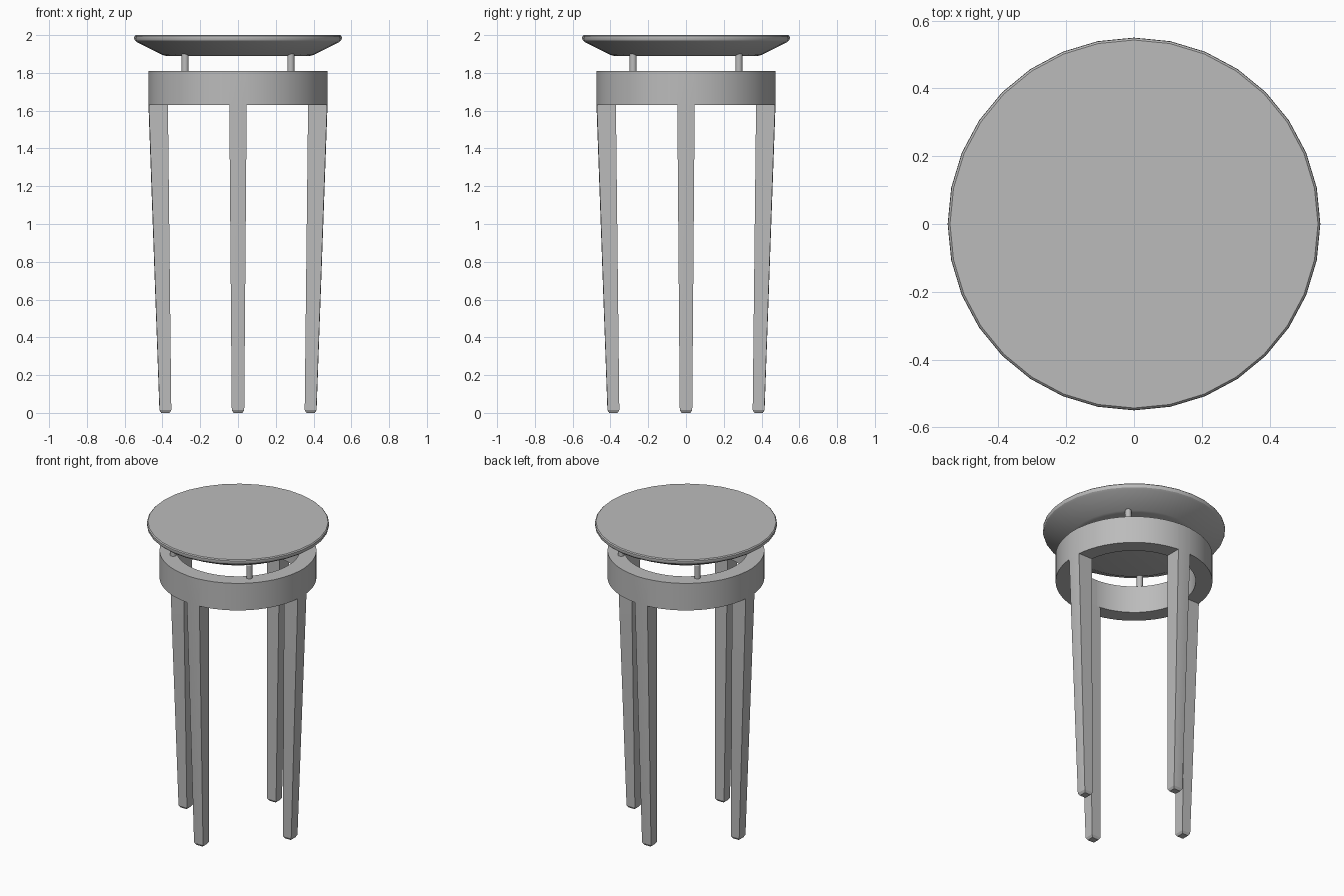
import bpy, bmesh, math
from mathutils import Matrix

if "Cube" in bpy.data.objects:
    bpy.data.objects.remove(bpy.data.objects["Cube"])

grey = bpy.data.materials.new("plain grey")
grey.diffuse_color = (0.5, 0.5, 0.5, 1)
grey.use_nodes = True
grey.node_tree.nodes["Principled BSDF"].inputs["Base Color"].default_value = grey.diffuse_color


def finish(name, bm, angle=30):
    bmesh.ops.recalc_face_normals(bm, faces=bm.faces)
    me = bpy.data.meshes.new(name)
    bm.to_mesh(me)
    bm.free()
    me.materials.append(grey)
    ob = bpy.data.objects.new(name, me)
    bpy.context.collection.objects.link(ob)
    bpy.ops.object.select_all(action='DESELECT')
    ob.select_set(True)
    bpy.context.view_layer.objects.active = ob
    bpy.ops.object.shade_smooth_by_angle(angle=math.radians(angle))
    return ob


def lathe(name, profile, n, closed=False, x=0, y=0):
    """Revolve (radius, z) points; open profiles are capped at both ends."""
    bm = bmesh.new()
    rings = [[bm.verts.new((x + r * math.cos(2 * math.pi * i / n),
                            y + r * math.sin(2 * math.pi * i / n), z))
              for i in range(n)] for r, z in profile]
    pairs = list(zip(rings, rings[1:]))
    if closed:
        pairs.append((rings[-1], rings[0]))
    else:
        bm.faces.new(rings[0])
        bm.faces.new(rings[-1])
    for a, b in pairs:
        for i in range(n):
            j = (i + 1) % n
            bm.faces.new((a[i], a[j], b[j], b[i]))
    return finish(name, bm)


# Round top with a rolled rim and a tapered underside
lathe("table_top", [(0.38, 1.89), (0.40, 1.895), (0.535, 1.963), (0.546, 1.972),
                    (0.55, 1.983), (0.549, 1.994), (0.543, 2.0)], 32)

# Apron ring
lathe("apron_ring", [(0.372, 1.63), (0.473, 1.63), (0.473, 1.81), (0.372, 1.81)],
      64, closed=True)

# Pins carrying the top above the apron
for sx in (-1, 1):
    for sy in (-1, 1):
        lathe("support_pin", [(0.019, 1.79), (0.019, 1.895), (0.014, 1.903),
                              (0.006, 1.907)], 16, x=0.28 * sx, y=0.28 * sy)

# Tapered legs: (z, inner radius, outer radius, half width), outer face bowed
LEG = [(0.0, 0.362, 0.406, 0.024), (0.015, 0.353, 0.416, 0.033),
       (1.63, 0.371, 0.474, 0.046), (1.81, 0.371, 0.474, 0.046)]
for k in range(4):
    bm = bmesh.new()
    loops = []
    for z, r0, r1, w in LEG:
        pts = [(r0, -w)]
        for t in (-1, -0.5, 0, 0.5, 1):
            pts.append((math.sqrt(r1 * r1 - (w * t) ** 2), w * t))
        pts.append((r0, w))
        loops.append([bm.verts.new((px, py, z)) for px, py in pts])
    bm.faces.new(loops[0])
    bm.faces.new(loops[-1])
    for a, b in zip(loops, loops[1:]):
        for i in range(len(a)):
            j = (i + 1) % len(a)
            bm.faces.new((a[i], a[j], b[j], b[i]))
    bm.transform(Matrix.Rotation(k * math.pi / 2, 4, 'Z'))
    finish("leg", bm)
